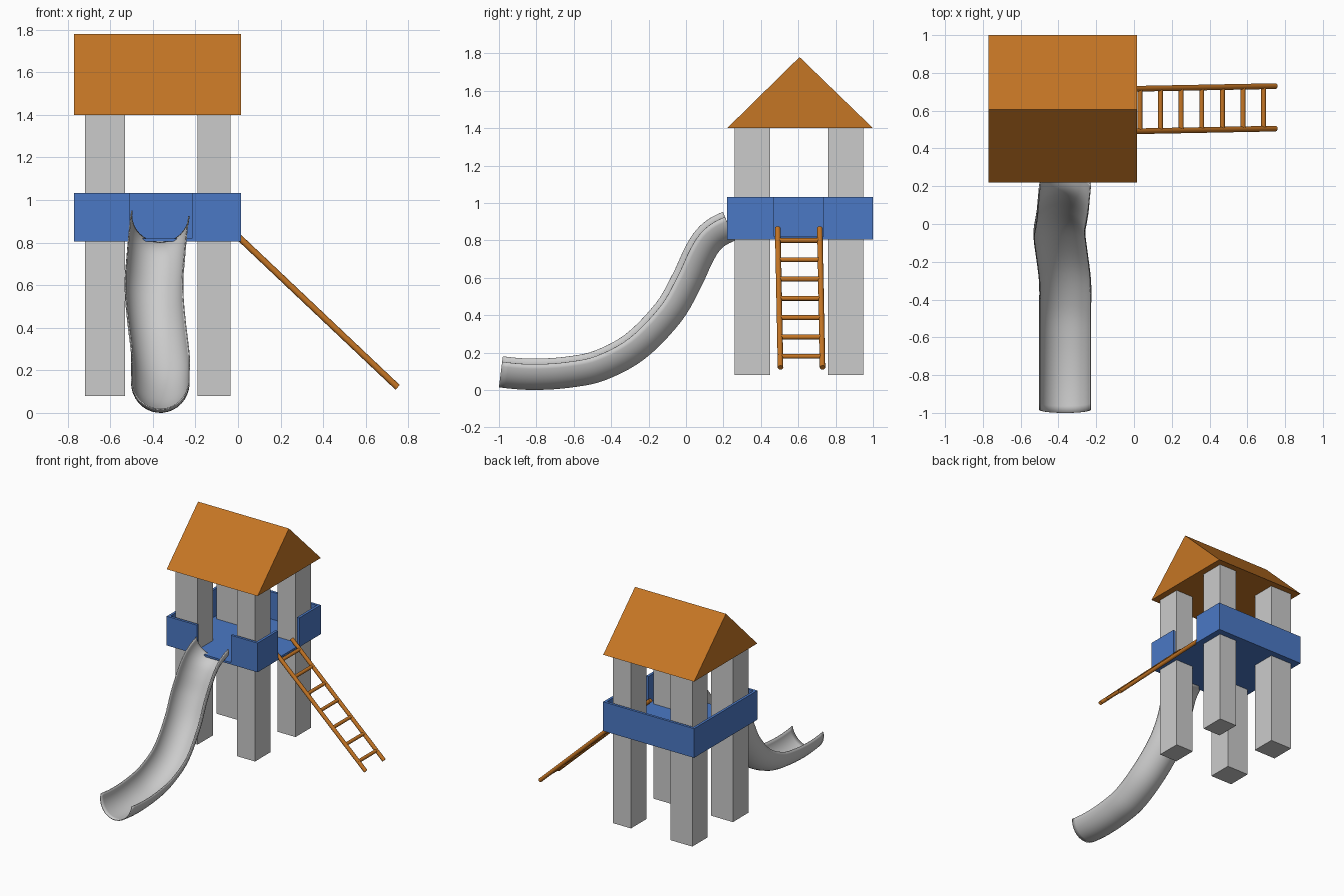
import bpy, bmesh, math
from mathutils import Vector

if "Cube" in bpy.data.objects:
    bpy.data.objects.remove(bpy.data.objects["Cube"])


def mat(name, rgb):
    m = bpy.data.materials.new(name)
    m.diffuse_color = (*rgb, 1)
    m.use_nodes = True
    m.node_tree.nodes["Principled BSDF"].inputs["Base Color"].default_value = m.diffuse_color
    return m


ORANGE = mat("orange", (0.56, 0.18, 0.018))
BLUE = mat("blue", (0.07, 0.19, 0.56))
GREY = mat("light grey", (0.60, 0.60, 0.60))


def finish(bm, name, material, smooth=None):
    bmesh.ops.recalc_face_normals(bm, faces=bm.faces)
    me = bpy.data.meshes.new(name)
    bm.to_mesh(me)
    bm.free()
    ob = bpy.data.objects.new(name, me)
    bpy.context.collection.objects.link(ob)
    me.materials.append(material)
    if smooth:
        bpy.ops.object.select_all(action='DESELECT')
        ob.select_set(True)
        bpy.context.view_layer.objects.active = ob
        bpy.ops.object.shade_smooth_by_angle(angle=math.radians(smooth))
    return ob


def add_prism(bm, outline, offset):
    """Extrude a closed outline of 3D points by an offset vector."""
    face = bm.faces.new([bm.verts.new(p) for p in outline])
    ext = bmesh.ops.extrude_face_region(bm, geom=[face], use_keep_orig=True)
    verts = [v for v in ext["geom"] if isinstance(v, bmesh.types.BMVert)]
    bmesh.ops.translate(bm, verts=verts, vec=offset)


def box(name, x, y, z, material):
    bm = bmesh.new()
    add_prism(bm, [(x[0], y[0], z[0]), (x[1], y[0], z[0]),
                   (x[1], y[1], z[0]), (x[0], y[1], z[0])], (0, 0, z[1] - z[0]))
    return finish(bm, name, material)


def rod(name, a, b, radius, material):
    a, b = Vector(a), Vector(b)
    bm = bmesh.new()
    bmesh.ops.create_cone(bm, cap_ends=True, segments=12, radius1=radius,
                          radius2=radius, depth=(b - a).length)
    bm.transform((b - a).to_track_quat('Z', 'Y').to_matrix().to_4x4())
    bmesh.ops.translate(bm, verts=bm.verts, vec=(a + b) / 2)
    return finish(bm, name, material, 40)


X0, X1, Y0, Y1 = -0.77, 0.015, 0.22, 1.0

# Roof: gabled prism with its ridge along x
bm = bmesh.new()
add_prism(bm, [(X0, Y0, 1.4), (X0, Y1, 1.4), (X0, 0.607, 1.78)], (X1 - X0, 0, 0))
finish(bm, "roof", ORANGE)

# Four pillars
for side, px in (("left", (-0.72, -0.53)), ("right", (-0.19, -0.035))):
    for end, py in (("front", (0.26, 0.45)), ("back", (0.76, 0.95))):
        box(f"{end}_{side}_pillar", px, py, (0.08, 1.4), GREY)

# Platform floor
box("platform_floor", (X0, X1), (Y0, Y1), (0.805, 0.82), BLUE)

# Guard wall: one strip round the platform, broken for the slide and the ladder
def wall(name, path, t=0.02):
    cx, cy = (X0 + X1) / 2, (Y0 + Y1) / 2
    inner = []
    for x, y in path:
        ix = x + math.copysign(t, cx - x) if x in (X0, X1) else x
        iy = y + math.copysign(t, cy - y) if y in (Y0, Y1) else y
        inner.append((ix, iy))
    bm = bmesh.new()
    for i in range(len(path) - 1):
        quad = [path[i], path[i + 1], inner[i + 1], inner[i]]
        add_prism(bm, [(x, y, 0.805) for x, y in quad], (0, 0, 0.228))
    finish(bm, name, BLUE)


wall("long_guard_wall", [(-0.51, Y0), (X0, Y0), (X0, Y1), (X1, Y1), (X1, 0.735)])
wall("corner_guard_wall", [(-0.215, Y0), (X1, Y0), (X1, 0.47)])

# Slide: half-pipe swept along its bottom line (x, y, z)
path = [(-.365, -1, .017), (-.365, -.82, .003), (-.365, -.62, .015),
        (-.365, -.43, .056), (-.365, -.22, .17), (-.385, -.03, .365),
        (-.395, .075, .545), (-.385, .14, .685), (-.375, .19, .76),
        (-.365, .26, .80)]
P = [Vector(p) for p in path]
P = [P[0] * 2 - P[1] + Vector((0, 0, .02))] + P + [P[-1] + Vector((0, .08, .02))]
samples = []
for i in range(1, len(P) - 2):          # Catmull-Rom smoothing
    a, b, c, d = P[i - 1:i + 3]
    for k in range(5):
        t = k / 5
        samples.append(0.5 * (2 * b + (c - a) * t + (2 * a - 5 * b + 4 * c - d) * t * t
                              + (3 * b - a - 3 * c + d) * t ** 3))
samples.append(P[-2])
bm = bmesh.new()
rows = []
N = 18
for i, p in enumerate(samples):
    tan = samples[min(i + 1, len(samples) - 1)] - samples[max(i - 1, 0)]
    tan.x = 0
    tan.normalize()
    up = Vector((0, -tan.z, tan.y))
    row = []
    for k in range(N + 1):
        th = math.radians(170 + 188 * k / N)
        row.append(bm.verts.new(p + Vector((0.135 * math.cos(th), 0, 0))
                                + up * 0.14 * (1 + math.sin(th))))
    rows.append(row)
for r, s in zip(rows, rows[1:]):
    for k in range(N):
        bm.faces.new((r[k], r[k + 1], s[k + 1], s[k]))
slide = finish(bm, "slide", GREY, 40)
sol = slide.modifiers.new("thickness", 'SOLIDIFY')
sol.thickness = 0.006
sol.offset = 0

# Ladder: two leaning rails and seven rungs
def ladder_x(z):
    return 0.01 + (0.82 - z) / 0.946


for name, ya, yb in (("front", 0.49, 0.505), ("back", 0.715, 0.73)):
    rod(f"{name}_ladder_rail", (ladder_x(0.865), ya, 0.865),
        (ladder_x(0.12), yb, 0.12), 0.015, ORANGE)
for i in range(7):
    z = 0.80 - 0.1033 * i
    rod(f"ladder_rung_{i + 1}", (ladder_x(z), 0.495, z),
        (ladder_x(z), 0.722, z), 0.013, ORANGE)
